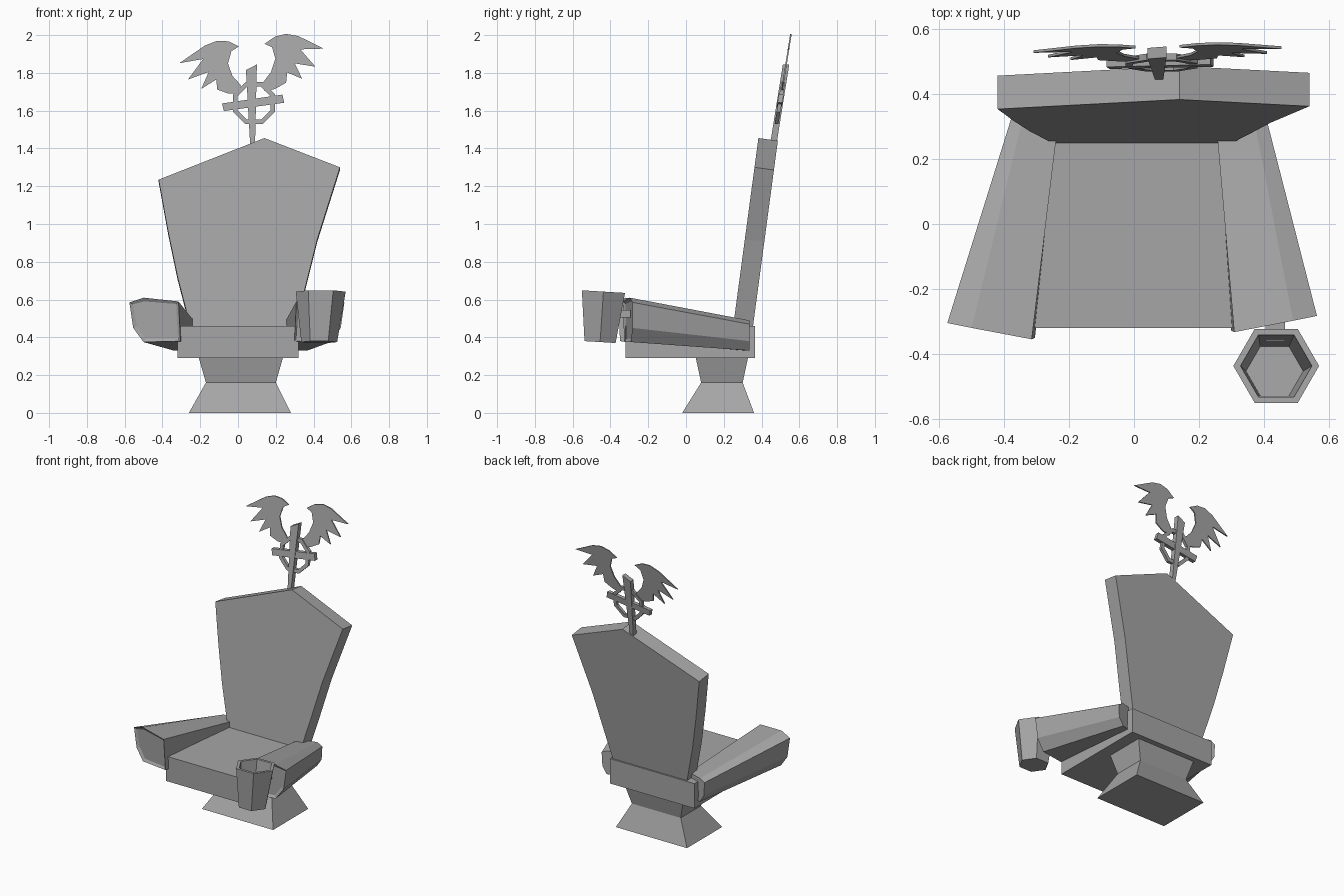
import bpy, bmesh, math
from mathutils import Vector

if "Cube" in bpy.data.objects:
    bpy.data.objects.remove(bpy.data.objects["Cube"], do_unlink=True)

GREY = (0.38, 0.38, 0.38, 1)
mat = bpy.data.materials.new("stone grey")
mat.use_nodes = True
mat.diffuse_color = GREY
mat.node_tree.nodes["Principled BSDF"].inputs["Base Color"].default_value = GREY


def loft(name, rings, closed=False, inset=0):
    """Skin equal-length rings of points; cap the ends unless closed."""
    bm = bmesh.new()
    loops = [[bm.verts.new(p) for p in r] for r in rings]
    n = len(loops[0])
    pairs = list(zip(loops, loops[1:]))
    if closed:
        pairs.append((loops[-1], loops[0]))
    for a, b in pairs:
        for i in range(n):
            j = (i + 1) % n
            bm.faces.new((a[i], a[j], b[j], b[i]))
    if not closed:
        front = bm.faces.new(loops[0])
        bm.faces.new(loops[-1])
    bmesh.ops.recalc_face_normals(bm, faces=bm.faces)
    if inset:
        bmesh.ops.inset_region(bm, faces=[front], thickness=inset, depth=-inset / 2)
    me = bpy.data.meshes.new(name)
    bm.to_mesh(me)
    bm.free()
    me.materials.append(mat)
    ob = bpy.data.objects.new(name, me)
    bpy.context.collection.objects.link(ob)
    return ob


def rect(x0, x1, y0, y1, z):
    return [(x0, y0, z), (x1, y0, z), (x1, y1, z), (x0, y1, z)]


def hexagon(x, y, z, r, tilt=0.0):
    pts = []
    for i in range(6):
        a = i * math.pi / 3
        dx, dy = r * math.cos(a), r * math.sin(a)
        pts.append((x + dx, y + dy, z - tilt * dy))
    return pts


# Pedestal with a pinched waist, and seat block
loft("pedestal", [rect(-0.26, 0.28, -0.02, 0.36, 0),
                  rect(-0.17, 0.20, 0.08, 0.30, 0.16),
                  rect(-0.21, 0.24, 0.05, 0.33, 0.30)])
loft("seat", [rect(-0.32, 0.32, -0.32, 0.365, 0.29),
              rect(-0.32, 0.32, -0.32, 0.365, 0.46)])

# Leaning, lopsided backrest
outline = [(-0.25, 0.45), (-0.32, 0.72), (-0.37, 0.96), (-0.42, 1.235), (0.14, 1.455),
           (0.54, 1.30), (0.42, 0.92), (0.355, 0.66), (0.30, 0.45)]
lean = [(x, 0.25 + 0.134 * (z - 0.46), z) for x, z in outline]
loft("backrest", [lean, [(x, y + 0.103, z - 0.014) for x, y, z in lean]])

# Splayed armrests with a recessed front panel
arm_front = [(-0.575, -0.305, 0.585), (-0.50, -0.32, 0.61), (-0.315, -0.355, 0.59),
             (-0.305, -0.35, 0.38), (-0.50, -0.315, 0.375), (-0.555, -0.305, 0.45)]
arm_rear = [(-0.375, 0.335, 0.47), (-0.34, 0.335, 0.49), (-0.235, 0.30, 0.49),
            (-0.235, 0.30, 0.33), (-0.34, 0.335, 0.33), (-0.37, 0.335, 0.38)]
loft("right_armrest", [arm_front, arm_rear], inset=0.02)
loft("left_armrest", [[(-0.98 * x, y + 0.022, z) for x, y, z in arm_front],
                      [(-1.08 * x, y, z) for x, y, z in arm_rear]], inset=0.02)

# Hollow hexagonal cup and the clip that holds it
loft("cup", [hexagon(0.43, -0.455, 0.375, 0.095, 0.06),
             hexagon(0.438, -0.437, 0.642, 0.132, 0.06),
             hexagon(0.438, -0.437, 0.642, 0.11, 0.06),
             hexagon(0.433, -0.453, 0.42, 0.088, 0.06)])
loft("cup_clip", [rect(0.405, 0.465, -0.36, -0.295, 0.505),
                  rect(0.405, 0.465, -0.36, -0.295, 0.545)])


# Crest: plates lying in one plane that leans backward
def plane_y(z):
    return 0.465 + 0.16 * (z - 1.44)


def plate(name, pts, depth):
    return loft(name, [[(x, plane_y(z) + s * depth / 2, z) for x, z in pts]
                       for s in (-1, 1)])


plate("crest_staff", [(0.065, 1.41), (0.09, 1.41), (0.1, 1.845), (0.042, 1.815)], 0.034)
plate("crest_crossbar", [(-0.085, 1.638), (0.235, 1.685), (0.245, 1.642), (-0.075, 1.598)], 0.026)

sections = []
for i in range(8):
    a = math.radians(45 * i + 22.5)
    sections.append([(0.085 + r * math.cos(a),
                      plane_y(1.64 + r * math.sin(a)) + d,
                      1.64 + r * math.sin(a))
                     for r, d in ((0.12, -0.01), (0.12, 0.01), (0.095, 0.01), (0.095, -0.01))])
loft("crest_ring", sections, closed=True)

# Feathered wings
wing = [(0.005, 1.94), (-0.05, 1.967), (-0.11, 1.97), (-0.175, 1.945), (-0.31, 1.852),
        (-0.185, 1.873), (-0.265, 1.765), (-0.155, 1.805), (-0.195, 1.715), (-0.115, 1.765),
        (-0.11, 1.712), (-0.05, 1.69), (0.005, 1.69), (0.015, 1.735), (-0.03, 1.785),
        (-0.053, 1.85), (-0.035, 1.915)]
plate("right_wing", wing, 0.008)
plate("left_wing", [(0.145 - x, z + 0.1 * (0.145 - 2 * x)) for x, z in wing], 0.008)
